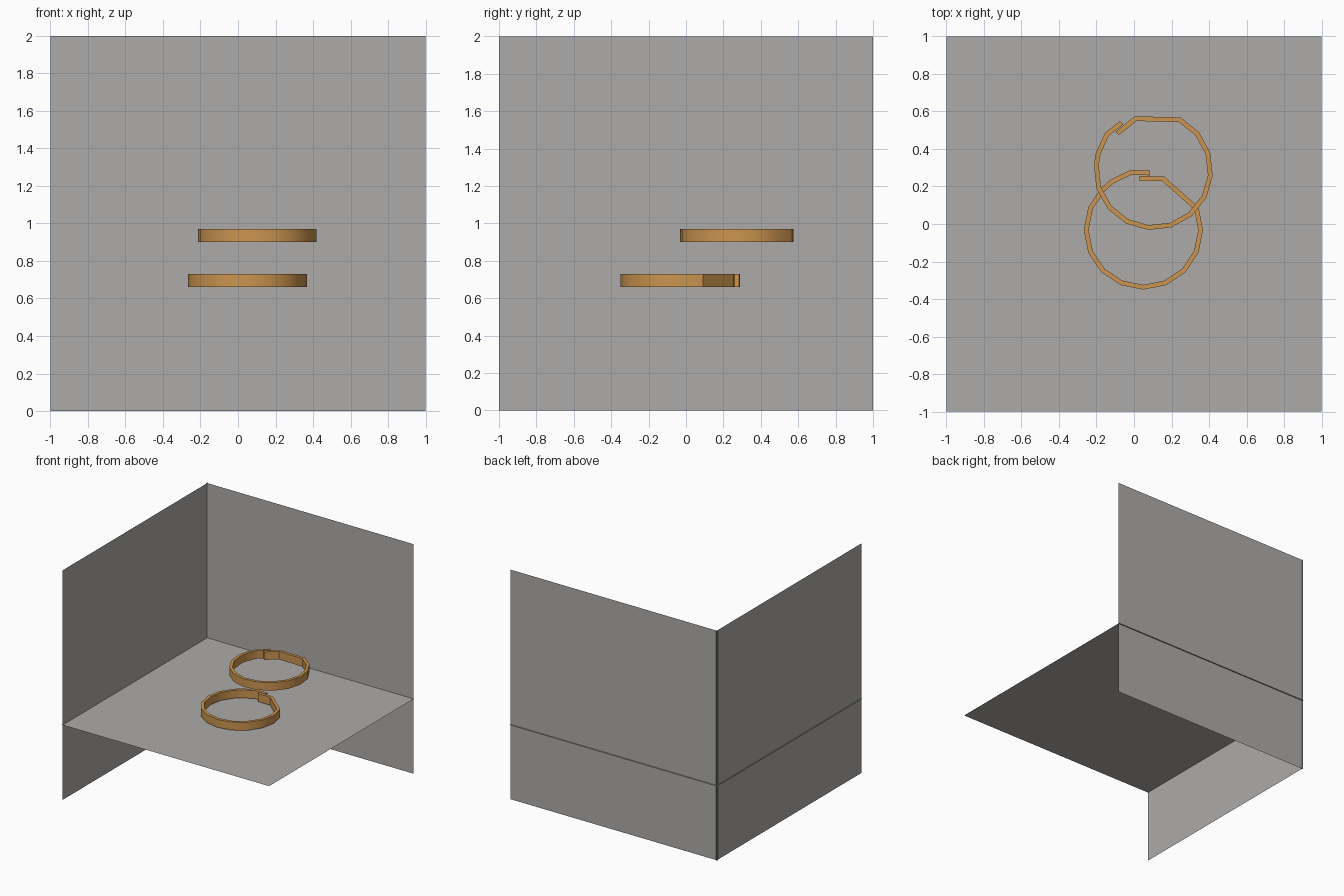
import bpy, bmesh, math
from mathutils import Vector, Matrix

if "Cube" in bpy.data.objects:
    bpy.data.objects.remove(bpy.data.objects["Cube"])


def material(name, rgb):
    m = bpy.data.materials.new(name)
    m.diffuse_color = (*rgb, 1)
    m.use_nodes = True
    m.node_tree.nodes["Principled BSDF"].inputs["Base Color"].default_value = m.diffuse_color
    return m


GREY = material("warm grey", (0.42, 0.41, 0.40))
GOLD = material("golden brown", (0.60, 0.30, 0.08))


def make_object(name, bm, mat):
    mesh = bpy.data.meshes.new(name)
    bm.to_mesh(mesh)
    bm.free()
    mesh.materials.append(mat)
    ob = bpy.data.objects.new(name, mesh)
    bpy.context.collection.objects.link(ob)
    return ob


def sheet(name, corners):
    bm = bmesh.new()
    bm.faces.new([bm.verts.new(c) for c in corners])
    make_object(name, bm, GREY)


# Floor and two walls, the floor edge just piercing the walls
FLOOR, W = 0.652, 0.99
sheet("floor", [(-1, -1, FLOOR), (1, -1, FLOOR), (1, 1, FLOOR), (-1, 1, FLOOR)])
sheet("back_wall", [(-1, W, 0), (1, W, 0), (1, W, 2), (-1, W, 2)])
sheet("left_wall", [(-W, -1, 0), (-W, 1, 0), (-W, 1, 2), (-W, -1, 2)])

# Centre line of the open band: a 16-sided circle whose ends overlap
R, HALF, HEIGHT = 0.305, 0.0125, 0.07
path = [Vector((0.035, 0.304)), Vector((-0.066, 0.307)), Vector((-0.168, 0.258))]
path += [Vector((R * math.cos(a), R * math.sin(a)))
         for a in (math.radians(135 + 22.5 * i) for i in range(12))]
path += [Vector((0.105, 0.273)), Vector((-0.02, 0.275))]


def band(name, x, y, z, turn):
    bm = bmesh.new()
    rings = []
    for i, p in enumerate(path):
        before = (p - path[i - 1]).normalized() if i else None
        after = (path[i + 1] - p).normalized() if i + 1 < len(path) else None
        before, after = before or after, after or before
        t = (before + after).normalized()
        n = Vector((t.y, -t.x)) * HALF / max(0.5, t.dot(after))  # mitred width
        a, b = p + n, p - n
        rings.append([bm.verts.new((*q, h)) for q, h in
                      ((a, 0), (b, 0), (b, HEIGHT), (a, HEIGHT))])
    for r, s in zip(rings, rings[1:]):
        for k in range(4):
            m = (k + 1) % 4
            bm.faces.new((r[k], r[m], s[m], s[k]))
    bm.faces.new(rings[0])
    bm.faces.new(rings[-1])
    bmesh.ops.recalc_face_normals(bm, faces=bm.faces)
    bm.transform(Matrix.Translation((x, y, z)) @ Matrix.Rotation(math.radians(turn), 4, 'Z'))
    ob = make_object(name, bm, GOLD)
    bpy.ops.object.select_all(action='DESELECT')
    ob.select_set(True)
    bpy.context.view_layer.objects.active = ob
    bpy.ops.object.shade_smooth_by_angle(angle=math.radians(35))


# Two identical bands, the upper one turned
band("lower_band", 0.05, -0.032, 0.66, 0)
band("upper_band", 0.103, 0.285, 0.90, 40)
